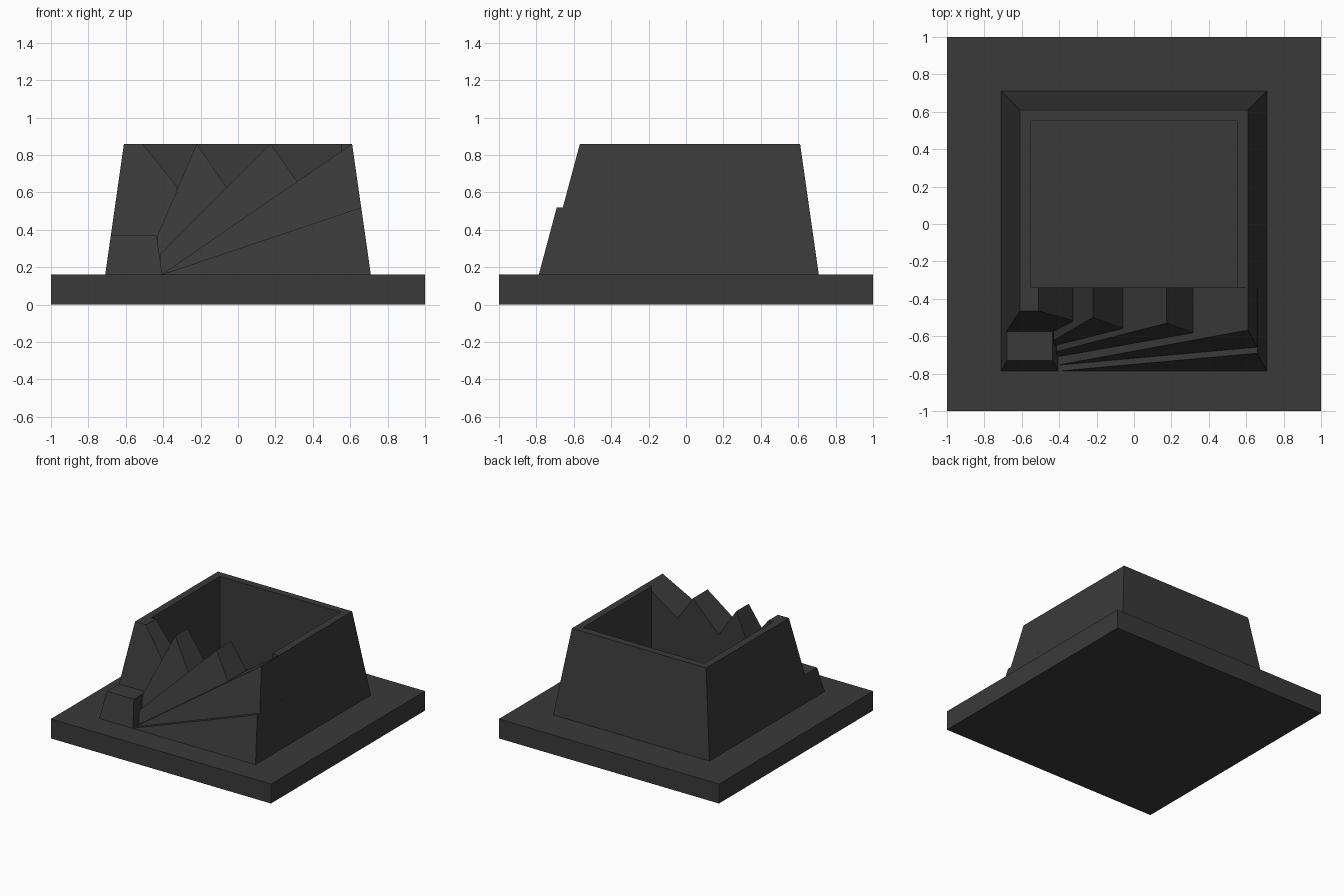
import bpy, bmesh

if "Cube" in bpy.data.objects:
    bpy.data.objects.remove(bpy.data.objects["Cube"])

BASE, TOP = 0.16, 0.86
PARTY = -0.34          # plane where the front layers meet the hollow box

grey = bpy.data.materials.new("charcoal grey")
grey.diffuse_color = (0.042, 0.042, 0.042, 1)
grey.use_nodes = True
grey.node_tree.nodes["Principled BSDF"].inputs["Base Color"].default_value = grey.diffuse_color


def loft(name, ring_a, ring_b):
    """Solid between two matching rings of points."""
    bm = bmesh.new()
    a = [bm.verts.new(p) for p in ring_a]
    b = [bm.verts.new(p) for p in ring_b]
    bm.faces.new(a)
    bm.faces.new(b[::-1])
    n = len(a)
    for i in range(n):
        j = (i + 1) % n
        bm.faces.new((a[i], b[i], b[j], a[j]))
    bmesh.ops.recalc_face_normals(bm, faces=bm.faces)
    me = bpy.data.meshes.new(name)
    bm.to_mesh(me)
    bm.free()
    me.materials.append(grey)
    ob = bpy.data.objects.new(name, me)
    bpy.context.collection.objects.link(ob)
    return ob


def layer(name, outline, y_base, y_top, back=PARTY):
    """Slab with a leaning front; outline is in x and z."""
    lean = (y_top - y_base) / (TOP - BASE)
    front = [(x, y_base + lean * (z - BASE), z) for x, z in outline]
    return loft(name, front, [(x, back, z) for x, z in outline])


# square base slab
square = [(-1, -1), (1, -1), (1, 1), (-1, 1)]
loft("base_slab", [(x, y, 0) for x, y in square], [(x, y, BASE) for x, y in square])

# three tapered walls around the open pocket
inner = [(0.55, PARTY), (0.55, 0.55), (-0.55, 0.55), (-0.55, PARTY)]


def u_ring(half, z):
    outer = [(-half, PARTY), (-half, half), (half, half), (half, PARTY)]
    return [(x, y, z) for x, y in outer + inner]


loft("tapered_walls", u_ring(0.71, BASE), u_ring(0.61, TOP))

# stepped front layers, fanning out from the lower left
layer("front_layer_left",
      [(-0.71, BASE), (-0.61, TOP), (-0.51, TOP), (-0.325, 0.63), (-0.325, BASE)],
      -0.62, -0.465)
layer("front_layer_steep",
      [(-0.43, BASE), (-0.43, 0.37), (-0.22, TOP), (-0.06, 0.625), (-0.06, BASE)],
      -0.675, -0.50)
layer("front_layer_middle",
      [(-0.415, BASE), (-0.415, 0.27), (0.175, TOP), (0.315, 0.66), (0.315, BASE)],
      -0.71, -0.53)
layer("front_layer_wide",
      [(-0.41, BASE), (0.61, TOP), (0.71, BASE)], -0.755, -0.567)
layer("front_layer_low",
      [(-0.41, BASE), (0.659, 0.52), (0.71, BASE)], -0.787, -0.60)

# small block at the front left corner
layer("corner_block",
      [(-0.71, BASE), (-0.68, 0.37), (-0.435, 0.37), (-0.405, BASE)],
      -0.787, -0.60, back=-0.50)
